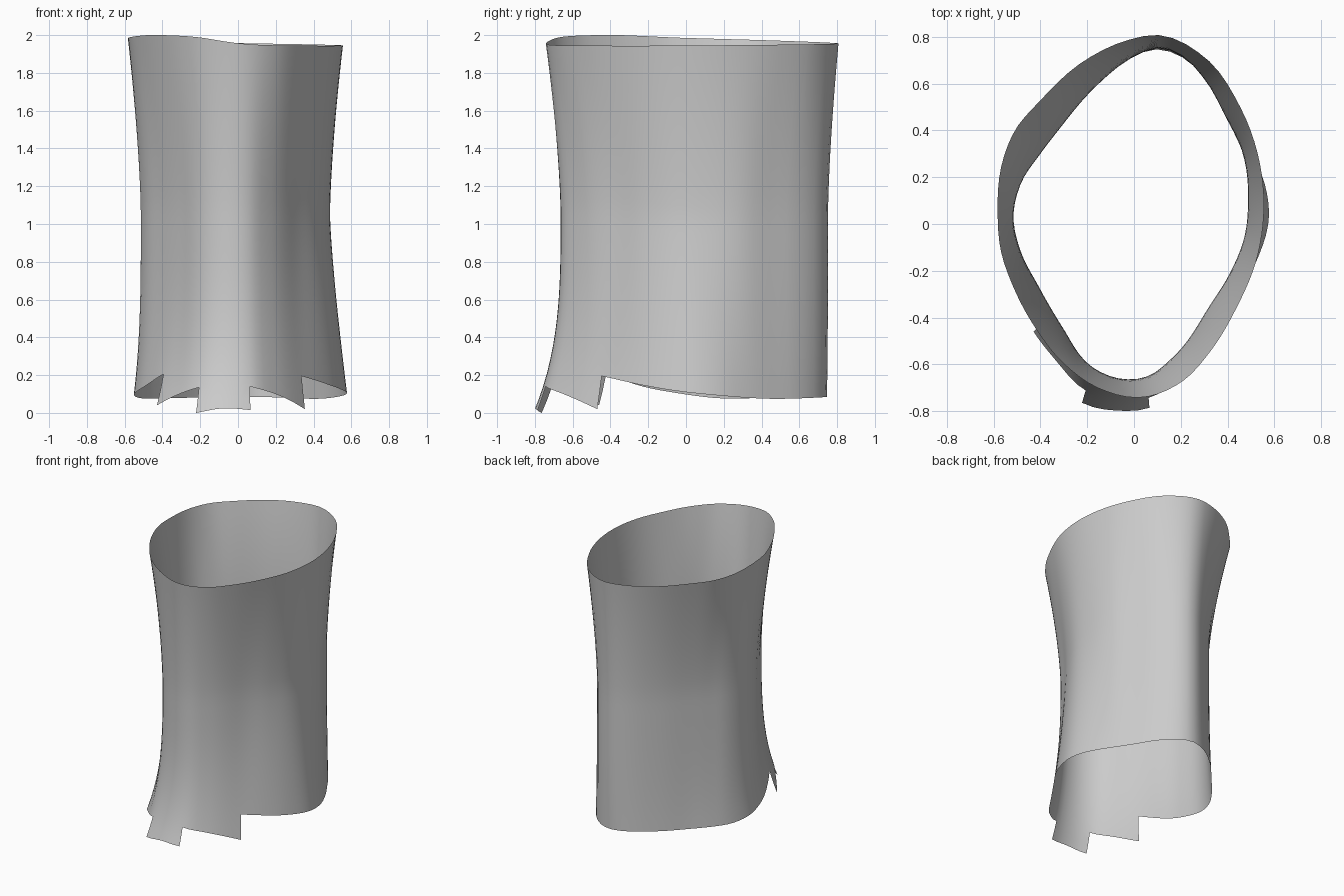
import bpy, bmesh
from math import atan2, hypot, degrees, radians, cos, sin

if "Cube" in bpy.data.objects:
    bpy.data.objects.remove(bpy.data.objects["Cube"])

# Outlines of the sleeve at top, waist and hem (counter-clockwise, x/y)
TOP = [(.557, .1), (.53, .3), (.45, .51), (.3, .715), (.1, .808), (-.03, .785), (-.2, .705),
       (-.4, .525), (-.505, .4), (-.555, .28), (-.58, .04), (-.568, -.1), (-.5, -.29),
       (-.41, -.45), (-.3, -.59), (-.15, -.70), (.03, -.742), (.2, -.68), (.325, -.55),
       (.43, -.38), (.525, -.155)]
WAIST = [(.487, .1), (.465, .3), (.38, .48), (.3, .62), (.2, .72), (.1, .752), (0, .715),
         (-.15, .6), (-.3, .43), (-.4, .3), (-.48, .18), (-.515, .03), (-.49, -.1), (-.4, -.28),
         (-.3, -.45), (-.18, -.61), (-.05, -.662), (.06, -.65), (.16, -.575), (.31, -.37),
         (.41, -.21), (.47, -.06)]
HEM = [(.59, .05), (.572, .16), (.50, .32), (.405, .48), (.3, .63), (.2, .715), (.1, .745),
       (-.02, .71), (-.16, .61), (-.31, .455), (-.43, .32), (-.51, .2), (-.563, .03),
       (-.55, -.13), (-.5, -.32), (-.43, -.49), (-.34, -.63), (-.22, -.765), (-.07, -.808),
       (.08, -.785), (.2, -.68), (.355, -.475), (.45, -.33), (.54, -.16)]
# Rim height by angle (degrees)
RIM = [(0, 1.945), (80, 1.955), (130, 1.97), (180, 1.985), (230, 2.0), (253, 1.988),
       (270, 1.957), (307, 1.945)]
# Hem sections: column count, collar heights, lower-edge heights (None = no tab)
SECTIONS = [
    (64, [(-53, .195), (-21, .14), (0, .11), (20, .09), (45, .075), (85, .085), (135, .078),
          (165, .08), (185, .105), (205, .14), (227, .205)], None),
    (8, [(227, .205), (253.8, .135)], [(227, .04), (244.5, .105), (253.8, .135)]),
    (6, [(253.8, .135), (274.8, .14)], [(253.8, 0), (265, .025), (274.8, .015)]),
    (10, [(274.8, .14), (307, .195)], [(274.8, .14), (287, .1), (307, .02)]),
]


def curve(pts, a):
    """Smooth interpolation through (angle, value) points."""
    n = len(pts)
    i = next((k for k in range(n - 1) if a <= pts[k + 1][0]), n - 2)

    def chord(k):
        return (pts[k + 1][1] - pts[k][1]) / (pts[k + 1][0] - pts[k][0])

    def slope(k):
        if k in (0, n - 1):
            return chord(min(k, n - 2))
        h0, h1 = pts[k][0] - pts[k - 1][0], pts[k + 1][0] - pts[k][0]
        return (h1 * chord(k - 1) + h0 * chord(k)) / (h0 + h1)
    (x0, y0), (x1, y1) = pts[i], pts[i + 1]
    h = x1 - x0
    t = (a - x0) / h
    return ((1 + 2 * t) * (1 - t) ** 2 * y0 + t * (1 - t) ** 2 * h * slope(i)
            + t * t * (3 - 2 * t) * y1 + t * t * (t - 1) * h * slope(i + 1))


def wrap(pts):
    pts = sorted(pts)
    return [(a + s, v) for s in (-360, 0, 360) for a, v in pts]


def polar(outline):
    return wrap([(degrees(atan2(y, x)) % 360, hypot(x, y)) for x, y in outline])


top, waist, hem, rim = polar(TOP), polar(WAIST), polar(HEM), wrap(RIM)


def point(a, z):
    """Surface point: flares from the waist to the rim and to the hem."""
    r = curve(waist, a)
    if z > 1.05:
        r += (curve(top, a) - r) * ((z - 1.05) / .91) ** 1.5
    else:
        p = 3.1 - 1.85 * max(0, cos(radians(a)))
        r += (curve(hem, a) - r) * ((1.05 - z) / 1.05) ** p
    return r * cos(radians(a)), r * sin(radians(a)), z


bm = bmesh.new()


def sheet(angles, low, high, rows):
    """Grid of quads between two edge heights."""
    cols = [[bm.verts.new(point(a, low(a) + (high(a) - low(a)) * j / rows))
             for j in range(rows + 1)] for a in angles]
    for c, d in zip(cols, cols[1:]):
        for j in range(rows):
            bm.faces.new((c[j], d[j], d[j + 1], c[j + 1]))


# Sleeve wall, then the tabs hanging from its front edge
for n, collar, edge in SECTIONS:
    a0, a1 = collar[0][0], collar[-1][0]
    angles = [a0 + (a1 - a0) * i / n for i in range(n + 1)]
    sheet(angles, lambda a: curve(collar, a), lambda a: curve(rim, a), 26)
    if edge:
        sheet(angles, lambda a: curve(edge, a), lambda a: curve(collar, a), 2)

bmesh.ops.remove_doubles(bm, verts=bm.verts, dist=.0008)
mesh = bpy.data.meshes.new("sleeve")
bm.to_mesh(mesh)
bm.free()
sleeve = bpy.data.objects.new("sleeve", mesh)
bpy.context.collection.objects.link(sleeve)
for poly in mesh.polygons:
    poly.use_smooth = True
